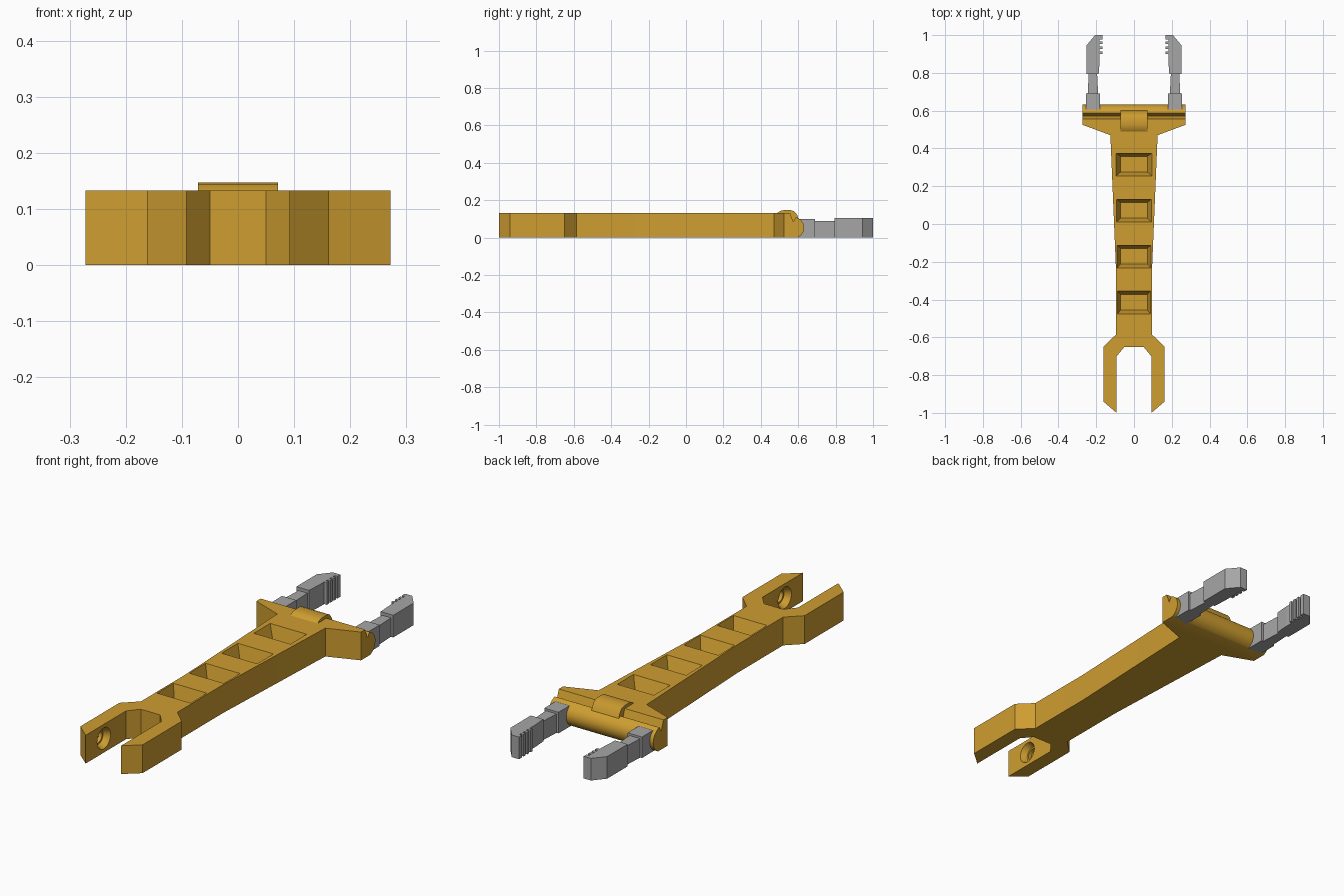
import bpy, bmesh, math
from mathutils import Matrix

if "Cube" in bpy.data.objects:
    bpy.data.objects.remove(bpy.data.objects["Cube"])


def material(name, rgb):
    m = bpy.data.materials.new(name)
    m.diffuse_color = (*rgb, 1)
    m.use_nodes = True
    m.node_tree.nodes["Principled BSDF"].inputs["Base Color"].default_value = m.diffuse_color
    return m


GOLD = material("gold", (0.62, 0.34, 0.03))
GREY = material("grey", (0.38, 0.38, 0.38))


def finish(name, bm, mat):
    bmesh.ops.recalc_face_normals(bm, faces=bm.faces)
    me = bpy.data.meshes.new(name)
    bm.to_mesh(me)
    bm.free()
    me.materials.append(mat)
    ob = bpy.data.objects.new(name, me)
    bpy.context.collection.objects.link(ob)
    return ob


def prism(bm, pts, a, b, axis):
    """Extrude a 2D outline from a to b along z (xy outline) or x (yz outline)."""
    place = (lambda p, t: (p[0], p[1], t)) if axis == "z" else (lambda p, t: (t, p[0], p[1]))
    lo = [bm.verts.new(place(p, a)) for p in pts]
    hi = [bm.verts.new(place(p, b)) for p in pts]
    bm.faces.new(lo)
    bm.faces.new(hi)
    for i in range(len(pts)):
        j = (i + 1) % len(pts)
        bm.faces.new((lo[i], lo[j], hi[j], hi[i]))


def smooth(ob, angle=30):
    bpy.ops.object.select_all(action="DESELECT")
    ob.select_set(True)
    bpy.context.view_layer.objects.active = ob
    bpy.ops.object.shade_smooth_by_angle(angle=math.radians(angle))


H = 0.133

# arm with forked end, one outline mirrored about the centre
half = [(0.05, -0.65), (0.092, -0.70), (0.092, -1.0), (0.162, -0.94), (0.162, -0.65),
        (0.095, -0.585), (0.095, -0.25), (0.125, 0.47), (0.272, 0.525)]
bm = bmesh.new()
prism(bm, half + [(-x, y) for x, y in reversed(half)], 0, H, "z")
arm = finish("arm", bm, GOLD)

# cutters: four tapered pockets along the top
bm = bmesh.new()
for i in range(4):
    y = -0.417 + 0.2435 * i
    w = 0.087 + 0.0027 * i
    rings = []
    for z, sx, ya, yb in ((H - 0.06, 0.071, -0.038, 0.045),
                          (H, w, -0.06, 0.061),
                          (H + 0.02, w, -0.06, 0.061)):
        rings.append([bm.verts.new(v) for v in ((-sx, y + ya, z), (sx, y + ya, z),
                                                (sx, y + yb, z), (-sx, y + yb, z))])
    bm.faces.new(rings[0])
    bm.faces.new(rings[-1])
    for lo, hi in zip(rings, rings[1:]):
        for k in range(4):
            n = (k + 1) % 4
            bm.faces.new((lo[k], lo[n], hi[n], hi[k]))

# cutters: dished pin sockets inside the fork
for s in (-1, 1):
    for r1, r2, depth in ((0.050, 0.036, 0.028), (0.028, 0.028, 0.045)):
        m = Matrix.Translation((s * (0.092 + depth / 2), -0.865, 0.067)) @ \
            Matrix.Rotation(s * math.pi / 2, 4, "Y")
        bmesh.ops.create_cone(bm, cap_ends=True, segments=24, radius1=r1, radius2=r2,
                              depth=depth + 0.002, matrix=m)
cutter = finish("cutter", bm, GOLD)
cutter.hide_render = True
mod = arm.modifiers.new("cut", "BOOLEAN")
mod.operation = "DIFFERENCE"
mod.solver = "EXACT"
mod.use_self = True
mod.object = cutter
bpy.context.view_layer.objects.active = arm
bpy.ops.object.modifier_apply(modifier="cut")
bpy.data.objects.remove(cutter)
smooth(arm)

# crosshead: notched bar with a rounded rear edge
arc = [(0.572 + 0.06 * math.cos(math.radians(a)), 0.053 + 0.057 * math.sin(math.radians(a)))
       for a in range(-60, 61, 10)]
profile = [(0.525, 0), (0.595, 0)] + arc + [(0.588, 0.110), (0.573, 0.085), (0.556, H), (0.525, H)]
bm = bmesh.new()
prism(bm, profile, -0.272, 0.272, "x")
smooth(finish("crosshead", bm, GOLD))

# clip bridging the notch
clip_profile = [(0.49, 0.12), (0.49, H), (0.505, 0.143), (0.525, 0.147), (0.56, 0.147),
                (0.58, 0.140), (0.594, 0.122), (0.602, 0.10), (0.56, 0.08)]
bm = bmesh.new()
prism(bm, clip_profile, -0.071, 0.071, "x")
smooth(finish("clip", bm, GOLD))

# gripping prongs: base, neck and toothed jaw
teeth = []
for i in range(4):
    y = 0.90 + 0.026 * i
    teeth += [(0.182, y), (0.168, y), (0.168, y + 0.014), (0.182, y + 0.014)]
teeth = teeth[:-2] + [(0.168, 1.0)]
jaw = [(0.187, 0.793), (0.182, 0.86)] + teeth + [(0.206, 1.0), (0.252, 0.945), (0.252, 0.793)]
base = [(0.18, 0.585), (0.254, 0.585), (0.254, 0.69), (0.18, 0.69)]
neck = [(0.190, 0.69), (0.245, 0.69), (0.240, 0.793), (0.195, 0.793)]
for side, s in (("left", -1), ("right", 1)):
    bm = bmesh.new()
    for pts, top in ((base, 0.099), (neck, 0.089), (jaw, 0.104)):
        prism(bm, [(s * x, y) for x, y in pts], 0, top, "z")
    finish(side + "_prong", bm, GREY)
